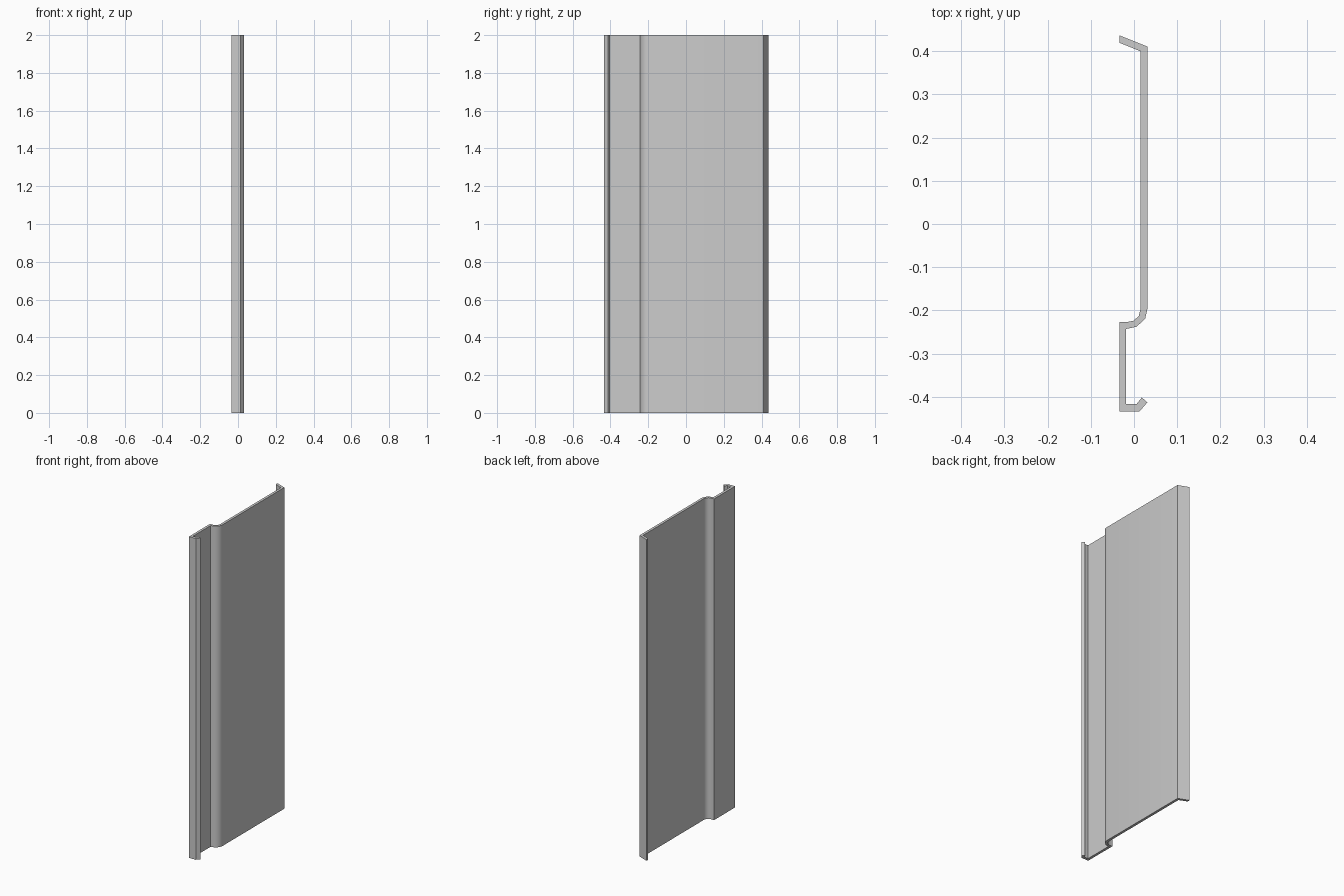
import bpy, bmesh, math

if "Cube" in bpy.data.objects:
    bpy.data.objects.remove(bpy.data.objects["Cube"])

HEIGHT = 2.0

# Closed cross-section seen from above
outer_side = [
    (-0.034, 0.437), (0.031, 0.411),                                   # top lip
    (0.031, -0.197), (0.026, -0.219), (0.006, -0.238), (-0.018, -0.243),  # wall and rounded step
    (-0.018, -0.417), (0.006, -0.417), (0.018, -0.402),                # recess and hook
]
inner_side = [
    (0.031, -0.413), (0.013, -0.434), (-0.034, -0.434),                # hook back
    (-0.034, -0.227), (-0.015, -0.227), (-0.001, -0.224), (0.011, -0.213),
    (0.015, -0.197), (0.015, 0.400), (-0.034, 0.420),
]

# Extrude the section upward
bm = bmesh.new()
base = bm.faces.new([bm.verts.new((x, y, 0)) for x, y in outer_side + inner_side])
top = bmesh.ops.extrude_face_region(bm, geom=[base], use_keep_orig=True)
bmesh.ops.translate(bm, vec=(0, 0, HEIGHT),
                    verts=[g for g in top["geom"] if isinstance(g, bmesh.types.BMVert)])
bmesh.ops.recalc_face_normals(bm, faces=bm.faces)
mesh = bpy.data.meshes.new("wall_panel")
bm.to_mesh(mesh)
bm.free()

# Smooth the rounded step, keep the folds sharp
panel = bpy.data.objects.new("wall_panel", mesh)
bpy.context.collection.objects.link(panel)
bpy.context.view_layer.objects.active = panel
panel.select_set(True)
bpy.ops.object.shade_smooth_by_angle(angle=math.radians(40))
